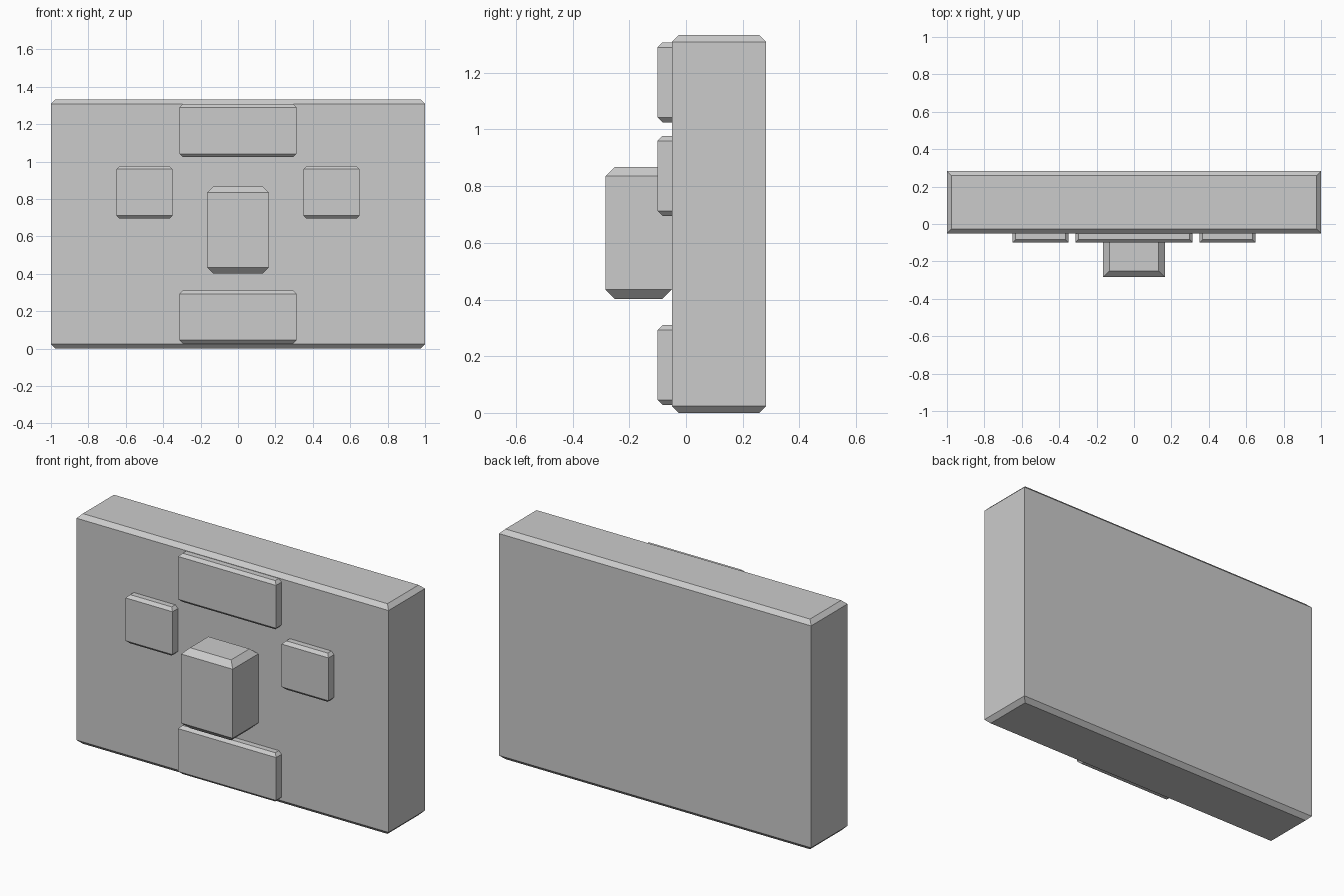
import bpy
import bmesh

if "Cube" in bpy.data.objects:
    bpy.data.objects.remove(bpy.data.objects["Cube"])


def capped_box(name, x, y, z, c):
    """Box with vertical sharp corners and chamfered top and bottom rims."""
    bm = bmesh.new()
    rings = []
    for height, inset in ((z[0], c), (z[0] + c, 0), (z[1] - c, 0), (z[1], c)):
        x0, x1, y0, y1 = x[0] + inset, x[1] - inset, y[0] + inset, y[1] - inset
        corners = ((x0, y0), (x1, y0), (x1, y1), (x0, y1))
        rings.append([bm.verts.new((px, py, height)) for px, py in corners])
    for low, high in zip(rings, rings[1:]):
        for i in range(4):
            j = (i + 1) % 4
            bm.faces.new((low[i], low[j], high[j], high[i]))
    bm.faces.new(rings[0][::-1])
    bm.faces.new(rings[-1])
    mesh = bpy.data.meshes.new(name)
    bm.to_mesh(mesh)
    bm.free()
    obj = bpy.data.objects.new(name, mesh)
    bpy.context.collection.objects.link(obj)
    return obj


# Main slab
capped_box("slab", (-1, 1), (-0.05, 0.283), (0, 1.333), 0.024)

# Protruding centre block
capped_box("centre_block", (-0.165, 0.165), (-0.284, -0.05), (0.402, 0.868), 0.033)

# Wide plates above and below, set into the slab
for name, base in (("upper_plate", 1.025), ("lower_plate", 0.028)):
    capped_box(name, (-0.314, 0.314), (-0.1, 0), (base, base + 0.282), 0.017)

# Small side plates
for name, cx in (("left_plate", -0.5), ("right_plate", 0.5)):
    capped_box(name, (cx - 0.15, cx + 0.15), (-0.1, 0), (0.695, 0.977), 0.017)
